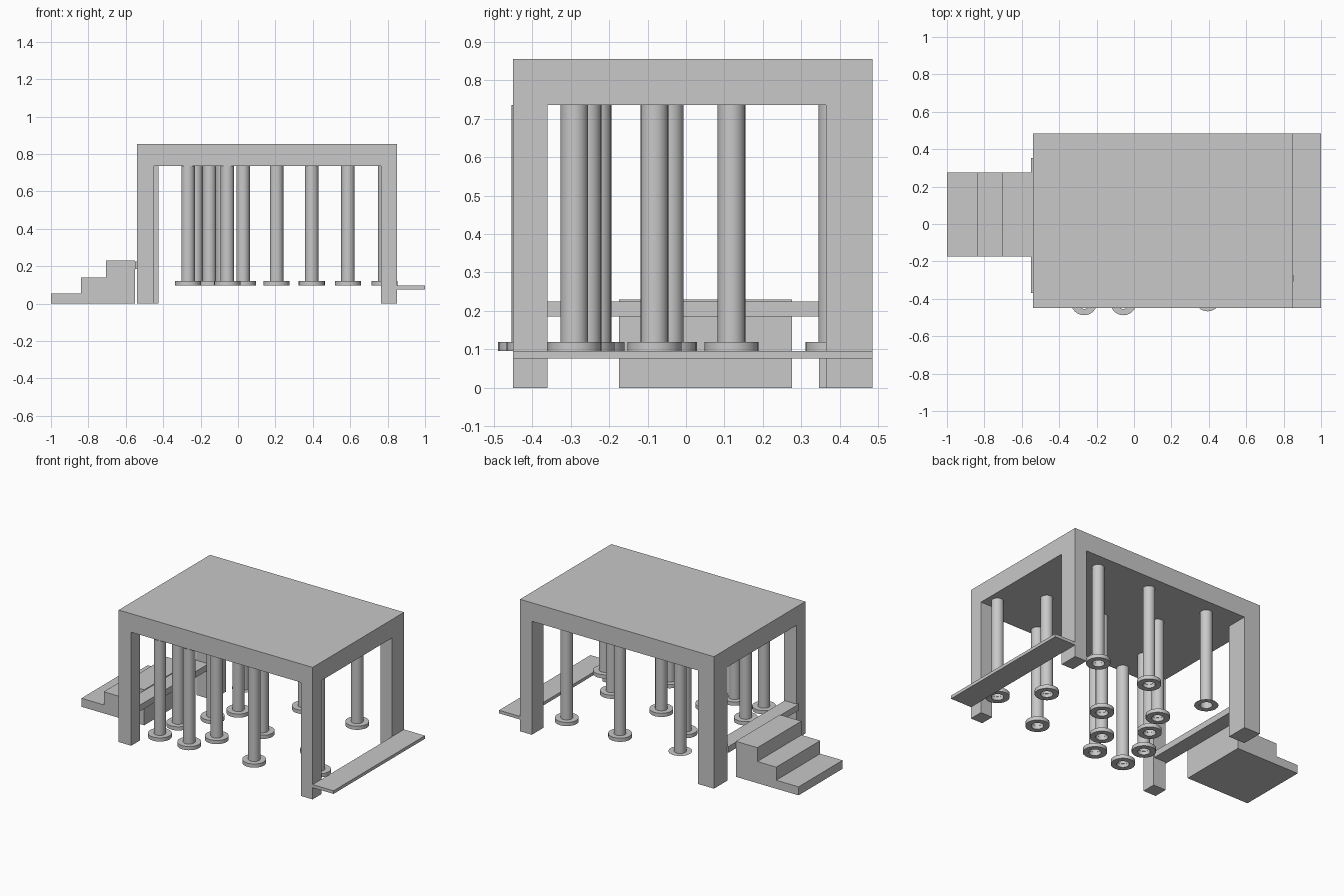
import bpy
import bmesh
from math import pi, radians

cube = bpy.data.objects.get("Cube")
if cube:
    bpy.data.objects.remove(cube, do_unlink=True)

grey = bpy.data.materials.new("concrete_grey")
grey.use_nodes = True
colour = (0.58, 0.58, 0.58, 1)
grey.diffuse_color = colour
grey.node_tree.nodes["Principled BSDF"].inputs["Base Color"].default_value = colour


def finish(name, bm):
    """Turn a bmesh into a named grey object."""
    bmesh.ops.recalc_face_normals(bm, faces=bm.faces)
    mesh = bpy.data.meshes.new(name)
    bm.to_mesh(mesh)
    bm.free()
    mesh.materials.append(grey)
    obj = bpy.data.objects.new(name, mesh)
    bpy.context.collection.objects.link(obj)
    return obj


def box(name, x, y, z):
    """Box from (low, high) ranges on each axis."""
    bm = bmesh.new()
    bmesh.ops.create_cube(bm, size=1)
    for v in bm.verts:
        v.co = [r[0] if c < 0 else r[1] for c, r in zip(v.co, (x, y, z))]
    return finish(name, bm)


def lathe(bm, profile, closed=False):
    """Spin a (radius, height) profile around the z axis."""
    verts = [bm.verts.new((r, 0, z)) for r, z in profile]
    ends = verts[1:] + verts[:1] if closed else verts[1:]
    edges = [bm.edges.new(pair) for pair in zip(verts, ends)]
    bmesh.ops.spin(bm, geom=verts + edges, cent=(0, 0, 0), axis=(0, 0, 1),
                   angle=2 * pi, steps=24, use_merge=True)
    bmesh.ops.remove_doubles(bm, verts=bm.verts[:], dist=0.0001)


# Roof slab and its corner legs
LEFT, RIGHT, FRONT, BACK = -0.54, 0.85, -0.45, 0.485
UNDER = 0.735
box("roof_slab", (LEFT, RIGHT), (FRONT, BACK), (UNDER, 0.855))
legs = {
    "front_right_leg": ((LEFT, -0.45), (FRONT, -0.36)),
    "back_right_leg": ((LEFT, -0.425), (0.346, BACK)),
    "front_left_leg": ((0.765, RIGHT), (FRONT, -0.36)),
    "back_left_leg": ((0.765, RIGHT), (0.364, BACK)),
}
for name, (x, y) in legs.items():
    box(name, x, y, (0, UNDER))

# Side ledge and the cross rail above the stairs
box("side_ledge", (RIGHT, 1), (FRONT, BACK), (0.076, 0.096))
box("cross_rail", (-0.551, -0.455), (-0.37, 0.352), (0.185, 0.225))

# Stairs: stepped outline extruded across
outline = [(-1, 0), (-1, 0.055), (-0.84, 0.055), (-0.84, 0.14),
           (-0.705, 0.14), (-0.705, 0.23), (-0.55, 0.23), (-0.55, 0)]
bm = bmesh.new()
side = bm.faces.new([bm.verts.new((x, -0.174, z)) for x, z in outline])
out = bmesh.ops.extrude_face_region(bm, geom=[side], use_keep_orig=True)
moved = [v for v in out["geom"] if isinstance(v, bmesh.types.BMVert)]
bmesh.ops.translate(bm, verts=moved, vec=(0, 0.45, 0))
finish("stairs", bm)

# Hanging tubes, each with a ring foot
TUBE, FOOT, FOOT_LOW, FOOT_TOP = 0.036, 0.07, 0.096, 0.12


def hanging_tube(name, x, y, flat=False):
    bm = bmesh.new()
    if flat:
        lathe(bm, [(TUBE, UNDER), (TUBE, FOOT_TOP), (FOOT, FOOT_TOP)])
    else:
        lathe(bm, [(TUBE, UNDER), (TUBE, FOOT_TOP), (FOOT, FOOT_TOP),
                   (FOOT, FOOT_LOW), (TUBE, FOOT_LOW), (TUBE, FOOT_TOP - 0.001)])
    obj = finish(name, bm)
    obj.location = (x, y, 0)
    return obj


spots = [(0.784, -0.29), (0.588, -0.082), (0.394, -0.397), (0.588, 0.38),
         (0.206, -0.042), (0.027, -0.256), (-0.057, -0.418), (-0.267, -0.418),
         (-0.267, -0.23), (-0.153, -0.042), (-0.08, 0.118), (0.206, 0.38)]
tubes = [hanging_tube(f"hanging_tube_{i}", x, y)
         for i, (x, y) in enumerate(spots, 1)]
tubes.append(hanging_tube("flat_foot_tube", -0.225, 0.38, flat=True))

bpy.ops.object.select_all(action="DESELECT")
for tube in tubes:
    tube.select_set(True)
bpy.context.view_layer.objects.active = tubes[0]
bpy.ops.object.shade_smooth_by_angle(angle=radians(35))
